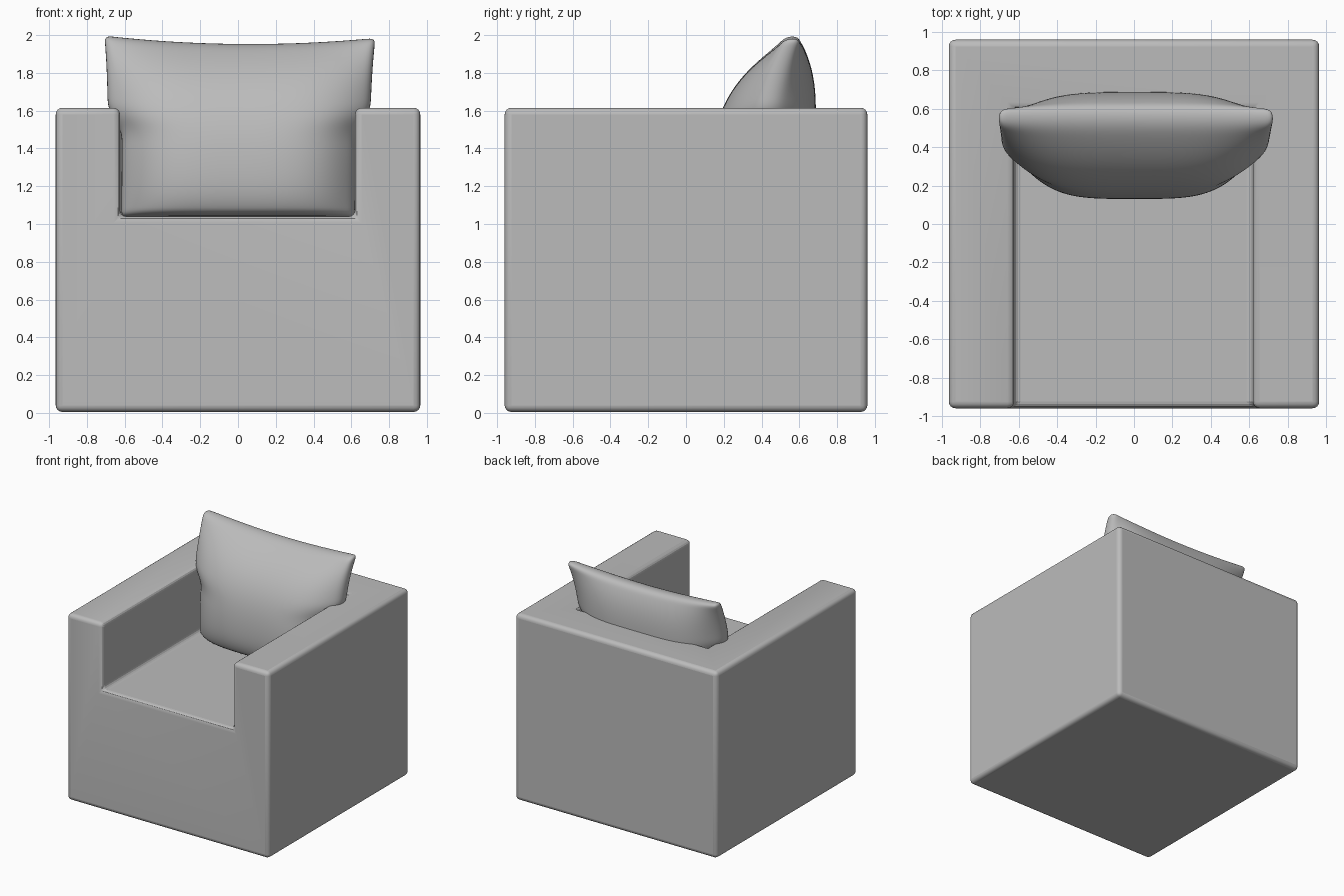
import bpy, bmesh
from mathutils import Vector

cube = bpy.data.objects.get("Cube")
if cube:
    bpy.data.objects.remove(cube, do_unlink=True)

grey = bpy.data.materials.new("grey fabric")
grey.use_nodes = True
grey.diffuse_color = (0.5, 0.5, 0.5, 1)
grey.node_tree.nodes["Principled BSDF"].inputs["Base Color"].default_value = grey.diffuse_color


def add_object(name, bm):
    bmesh.ops.recalc_face_normals(bm, faces=bm.faces)
    mesh = bpy.data.meshes.new(name)
    bm.to_mesh(mesh)
    bm.free()
    mesh.materials.append(grey)
    obj = bpy.data.objects.new(name, mesh)
    bpy.context.collection.objects.link(obj)
    return obj


def add_box(name, low, high):
    low, high = Vector(low), Vector(high)
    bm = bmesh.new()
    bmesh.ops.create_cube(bm, size=1)
    bmesh.ops.scale(bm, vec=high - low, verts=bm.verts)
    bmesh.ops.translate(bm, vec=(low + high) / 2, verts=bm.verts)
    return add_object(name, bm)


def shade(obj, angle):
    bpy.ops.object.select_all(action='DESELECT')
    obj.select_set(True)
    bpy.context.view_layer.objects.active = obj
    bpy.ops.object.shade_smooth_by_angle(angle=angle)


# Upholstered block with the seat hollow cut out of it
body = add_box("armchair_body", (-0.965, -0.96, 0.005), (0.965, 0.96, 1.615))
hollow = add_box("seat_hollow_cutter", (-0.625, -1.2, 1.04), (0.62, 0.6, 2.2))
hollow.hide_render = True
hollow.hide_viewport = True
cut = body.modifiers.new("Seat hollow", 'BOOLEAN')
cut.operation = 'DIFFERENCE'
cut.solver = 'EXACT'
cut.object = hollow
bevel = body.modifiers.new("Soft edges", 'BEVEL')
bevel.width = 0.035
bevel.segments = 4
bevel.limit_method = 'ANGLE'
shade(body, 0.7)


# Plump back cushion, leaning back and spreading over the arms
def smoothstep(a, b, x):
    t = min(max((x - a) / (b - a), 0), 1)
    return t * t * (3 - 2 * t)


def cushion_point(u, v, side):
    half_width = 0.62 + 0.075 * smoothstep(0.45, 0.62, v) + 0.025 * v ** 4
    top = 1.955 + 0.038 * u * u - 0.006 * u
    puff = 0.23 * (1 - v ** 4.5) * (1 - abs(u) ** 4)
    puff *= 1 - 0.3 * (1 - v) ** 12
    thickness = 0.045 + puff
    y = 0.40 + 0.165 * v ** 3
    return Vector((0.01 * v + u * half_width, y + side * thickness, 1.035 + (top - 1.035) * v))


COLS, ROWS = 24, 18
bm = bmesh.new()
sheets = []
for side in (-1, 1):
    sheet = [[bm.verts.new(cushion_point(2 * i / COLS - 1, j / ROWS, side))
              for i in range(COLS + 1)] for j in range(ROWS + 1)]
    for j in range(ROWS):
        for i in range(COLS):
            bm.faces.new((sheet[j][i], sheet[j][i + 1], sheet[j + 1][i + 1], sheet[j + 1][i]))
    sheets.append(sheet)


# Close the rim between the front and back sheets
def rim(sheet):
    return (sheet[0][:-1] + [row[-1] for row in sheet[:-1]]
            + sheet[-1][:0:-1] + [row[0] for row in sheet[:0:-1]])


front, back = rim(sheets[0]), rim(sheets[1])
for k in range(len(front)):
    n = (k + 1) % len(front)
    bm.faces.new((front[k], front[n], back[n], back[k]))
cushion = add_object("back_cushion", bm)
smooth = cushion.modifiers.new("Plump", 'SUBSURF')
smooth.levels = smooth.render_levels = 2
shade(cushion, 3.1)
